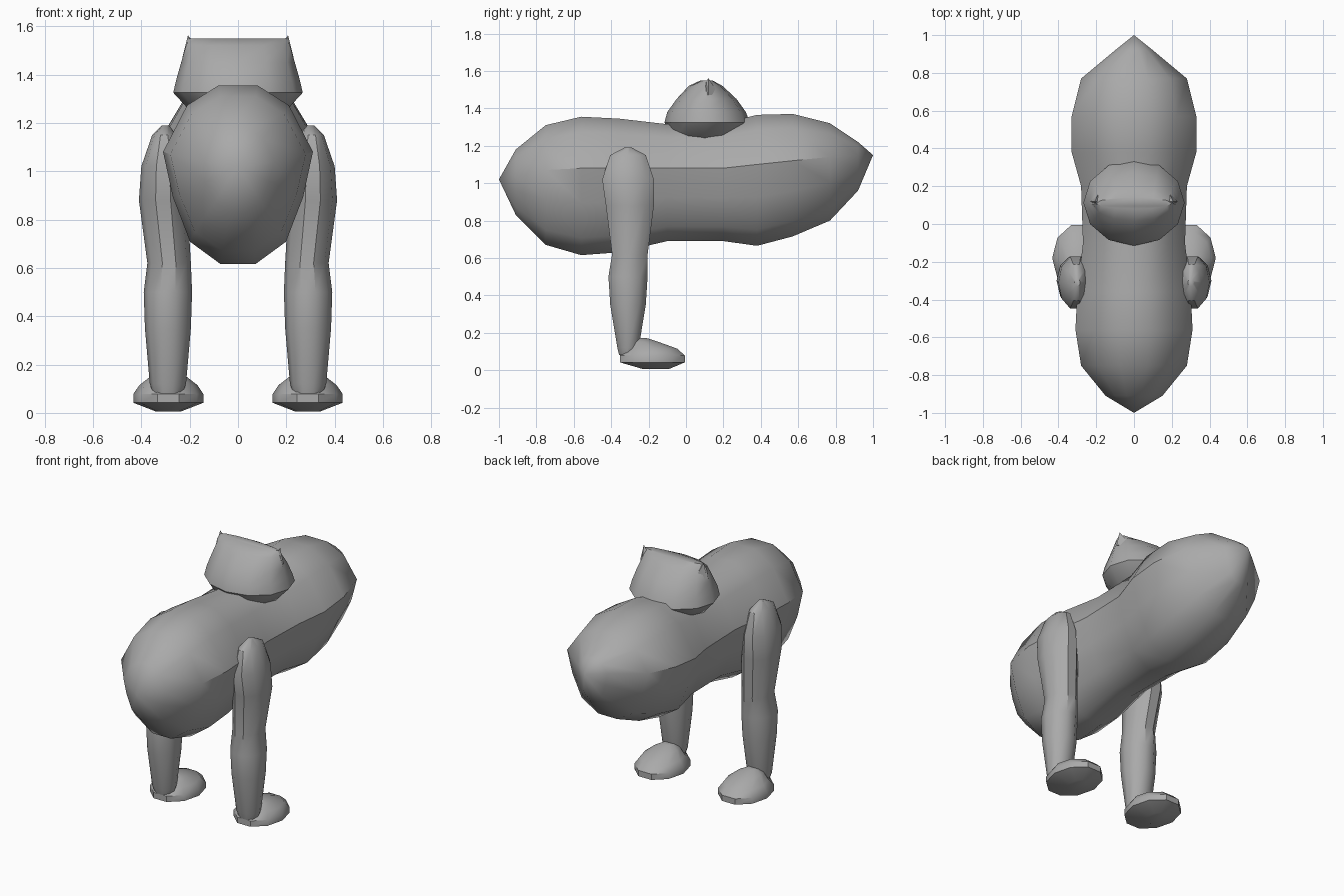
import bpy
import bmesh
from math import cos, sin, pi, radians
from mathutils import Vector

default_cube = bpy.data.objects.get("Cube")
if default_cube:
    bpy.data.objects.remove(default_cube)

# One plain grey covers the whole figure
grey = bpy.data.materials.new("plain grey")
grey.use_nodes = True
grey.diffuse_color = (0.4, 0.4, 0.4, 1)
shader = grey.node_tree.nodes["Principled BSDF"]
shader.inputs["Base Color"].default_value = grey.diffuse_color
shader.inputs["Roughness"].default_value = 0.8


def loft(name, rings, angle):
    """Skin a list of equally sized point rings, closing both ends."""
    bm = bmesh.new()
    loops = [[bm.verts.new(point) for point in ring] for ring in rings]
    for lower, upper in zip(loops, loops[1:]):
        count = len(lower)
        for i in range(count):
            j = (i + 1) % count
            bm.faces.new((lower[i], lower[j], upper[j], upper[i]))
    bm.faces.new(loops[0])
    bm.faces.new(loops[-1])
    bmesh.ops.remove_doubles(bm, verts=bm.verts, dist=0.0005)
    bmesh.ops.recalc_face_normals(bm, faces=bm.faces)
    mesh = bpy.data.meshes.new(name)
    bm.to_mesh(mesh)
    bm.free()
    mesh.materials.append(grey)
    obj = bpy.data.objects.new(name, mesh)
    bpy.context.collection.objects.link(obj)
    bpy.ops.object.select_all(action="DESELECT")
    obj.select_set(True)
    bpy.context.view_layer.objects.active = obj
    bpy.ops.object.shade_smooth_by_angle(angle=radians(angle))
    return obj


def oval(x, y, z, rx, ry, sides):
    """Horizontal oval ring of points."""
    return [Vector((x + rx * cos(2 * pi * i / sides),
                    y + ry * sin(2 * pi * i / sides), z))
            for i in range(sides)]


# Body: egg-shaped section (across, up or down from the side crease)
half_section = [(0.26, 1), (0.68, 0.7), (1, 0), (0.87, -0.4), (0.64, -0.8), (0.23, -1)]
section = half_section + [(-u, v) for u, v in reversed(half_section)]

# Body stations: y, half width, top, crease, bottom
stations = [
    (-1, 0, 1.02, 1.02, 1.02),
    (-0.91, 0.15, 1.18, 1.04, 0.83),
    (-0.75, 0.28, 1.31, 1.07, 0.67),
    (-0.56, 0.31, 1.355, 1.08, 0.615),
    (-0.36, 0.3, 1.345, 1.08, 0.63),
    (-0.1, 0.27, 1.315, 1.08, 0.69),
    (0.2, 0.28, 1.32, 1.08, 0.69),
    (0.38, 0.33, 1.365, 1.1, 0.665),
    (0.57, 0.33, 1.37, 1.12, 0.715),
    (0.77, 0.28, 1.32, 1.14, 0.8),
    (0.92, 0.1, 1.22, 1.15, 0.96),
    (1, 0, 1.15, 1.15, 1.15),
]


def body_ring(y, width, top, crease, bottom):
    return [(u * width, y, crease + v * (top - crease if v > 0 else crease - bottom))
            for u, v in section]


loft("body", [body_ring(*station) for station in stations], 38)

# Leg and foot rings: x, y, z, x radius, y radius
leg_rings = [
    (0.29, -0.31, 0.08, 0.06, 0.05),
    (0.29, -0.31, 0.12, 0.075, 0.06),
    (0.29, -0.31, 0.35, 0.095, 0.1),
    (0.29, -0.31, 0.5, 0.1, 0.11),
    (0.285, -0.3, 0.62, 0.09, 0.1),
    (0.31, -0.3, 0.88, 0.1, 0.135),
    (0.31, -0.31, 1.02, 0.09, 0.145),
    (0.305, -0.31, 1.15, 0.05, 0.1),
    (0.3, -0.31, 1.19, 0.015, 0.02),
]
foot_rings = [
    (0.288, -0.16, 0.005, 0.05, 0.07),
    (0.288, -0.18, 0.042, 0.145, 0.183),
    (0.288, -0.18, 0.078, 0.145, 0.183),
    (0.288, -0.18, 0.115, 0.12, 0.14),
    (0.288, -0.22, 0.15, 0.075, 0.08),
    (0.288, -0.24, 0.172, 0.03, 0.03),
]
for side, sign in (("left", 1), ("right", -1)):
    for part, rings in (("leg", leg_rings), ("foot", foot_rings)):
        loft(f"{side}_{part}",
             [oval(sign * x, y, z, rx, ry, 10) for x, y, z, rx, ry in rings], 38)

# Head: round below, drawn up to a ridge running between the ears
head_rings = [
    (0, 0.09, 1.215, 0.1, 0.08),
    (0, 0.1, 1.24, 0.19, 0.17),
    (0, 0.113, 1.325, 0.268, 0.228),
    (0, 0.11, 1.38, 0.255, 0.21),
    (0, 0.11, 1.45, 0.235, 0.16),
    (0, 0.105, 1.52, 0.215, 0.09),
    (0, 0.11, 1.55, 0.2, 0.03),
]
loft("head", [oval(*ring, 12) for ring in head_rings], 38)

# Ears: small pointed corners at the ends of the ridge
for side, sign in (("left", 1), ("right", -1)):
    loft(f"{side}_ear", [
        oval(sign * 0.18, 0.12, 1.47, 0.05, 0.06, 4),
        oval(sign * 0.207, 0.12, 1.562, 0, 0, 4),
    ], 30)
